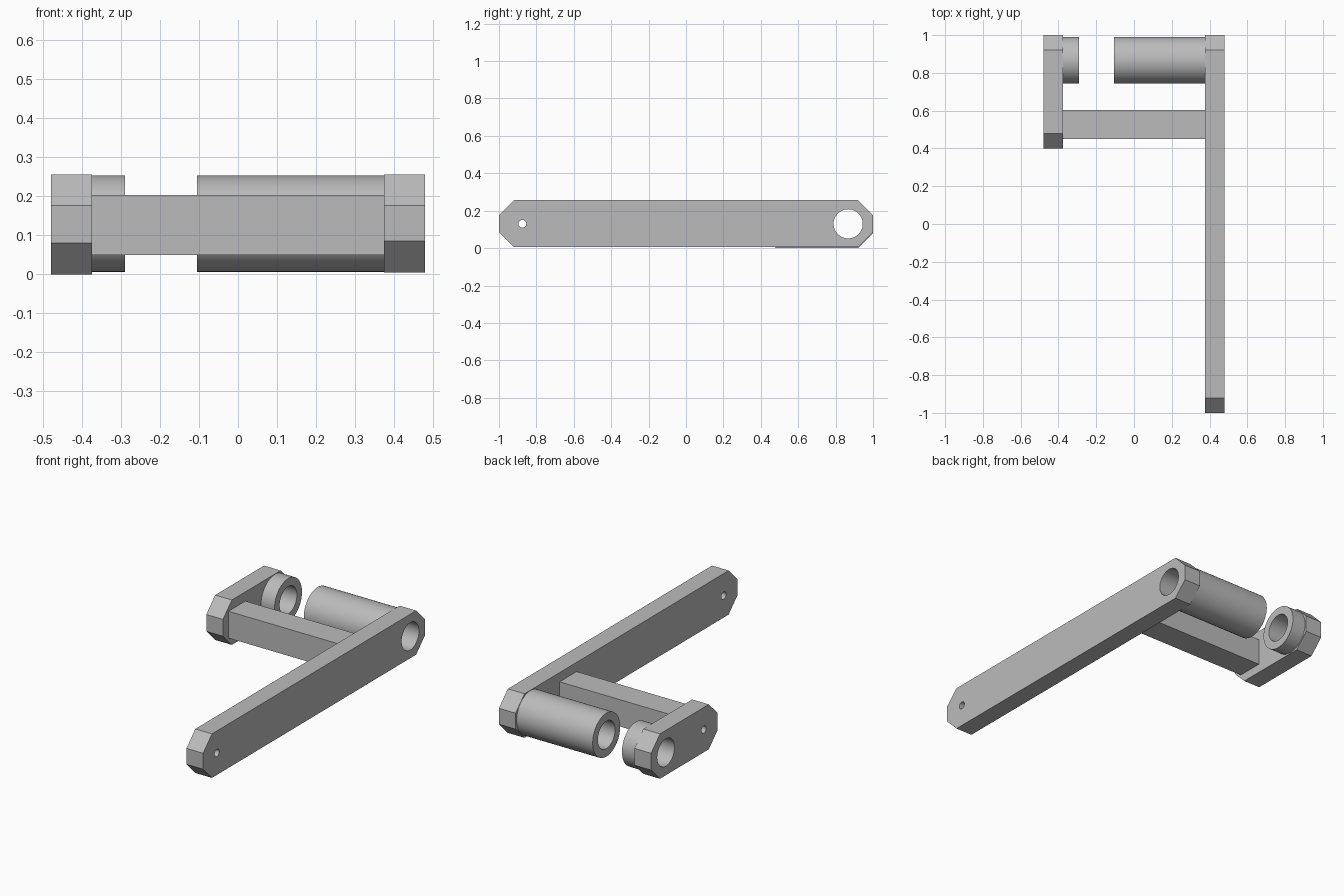
import bpy, bmesh
from math import cos, sin, tau
from mathutils import Matrix

default = bpy.data.objects.get("Cube")
if default:
    bpy.data.objects.remove(default, do_unlink=True)

grey = bpy.data.materials.new("light grey")
grey.use_nodes = True
colour = (0.5, 0.5, 0.5, 1)
grey.diffuse_color = colour
grey.node_tree.nodes["Principled BSDF"].inputs["Base Color"].default_value = colour

BORE_Y, BORE_Z, BORE_R, TUBE_R = 0.867, 0.13, 0.078, 0.124
PIN_R, CHAMFER, HALF_W = 0.021, 0.08, 0.375


def circle(y, z, r, n=48):
    return [(y + r * cos(tau * i / n), z + r * sin(tau * i / n)) for i in range(n)]


def chamfered(y0, y1, z0, z1, c):
    return [(y0 + c, z0), (y1 - c, z0), (y1, z0 + c), (y1, z1 - c),
            (y1 - c, z1), (y0 + c, z1), (y0, z1 - c), (y0, z0 + c)]


def rectangle(y0, y1, z0, z1):
    return [(y0, z0), (y1, z0), (y1, z1), (y0, z1)]


def extrude_profile(name, x0, x1, *loops):
    """Fill a side profile (outline, then holes) and extrude it along x."""
    curve = bpy.data.curves.new(name, "CURVE")
    curve.dimensions, curve.fill_mode = "2D", "BOTH"
    curve.extrude = (x1 - x0) / 2
    for loop in loops:
        spline = curve.splines.new("POLY")
        spline.points.add(len(loop) - 1)
        for point, (y, z) in zip(spline.points, loop):
            point.co = (y, z, 0, 1)
        spline.use_cyclic_u = True
    helper = bpy.data.objects.new(name + " profile", curve)
    mesh = bpy.data.meshes.new_from_object(helper)
    bpy.data.objects.remove(helper)
    bpy.data.curves.remove(curve)

    # Stand the profile in the side plane and weld caps to walls
    stand = Matrix(((0, 0, 1, (x0 + x1) / 2), (1, 0, 0, 0), (0, 1, 0, 0), (0, 0, 0, 1)))
    bm = bmesh.new()
    bm.from_mesh(mesh)
    bm.transform(stand)
    bmesh.ops.remove_doubles(bm, verts=bm.verts, dist=1e-5)
    bmesh.ops.recalc_face_normals(bm, faces=bm.faces)
    bm.to_mesh(mesh)
    bm.free()

    mesh.name = name
    mesh.materials.clear()
    mesh.materials.append(grey)
    obj = bpy.data.objects.new(name, mesh)
    bpy.context.collection.objects.link(obj)
    bpy.ops.object.select_all(action="DESELECT")
    obj.select_set(True)
    bpy.context.view_layer.objects.active = obj
    bpy.ops.object.shade_smooth_by_angle(angle=0.5)


bore = circle(BORE_Y, BORE_Z, BORE_R)
tube = circle(BORE_Y, BORE_Z, TUBE_R)

# Side plates with chamfered ends, a large bore and a pin hole
extrude_profile("long_arm", HALF_W, 0.48, chamfered(-1, 1, 0.005, 0.256, CHAMFER),
                bore, circle(-0.875, BORE_Z, PIN_R, 24))
extrude_profile("short_arm", -0.48, -HALF_W, chamfered(0.4, 1, 0, 0.256, CHAMFER),
                bore, circle(0.525, BORE_Z, PIN_R, 24))

# Hollow sleeves facing each other across the gap
extrude_profile("long_sleeve", -0.105, HALF_W, tube, bore)
extrude_profile("short_sleeve", -HALF_W, -0.29, tube, bore)

# Bar joining the two plates
extrude_profile("cross_bar", -HALF_W, HALF_W, rectangle(0.45, 0.603, 0.05, 0.203))
